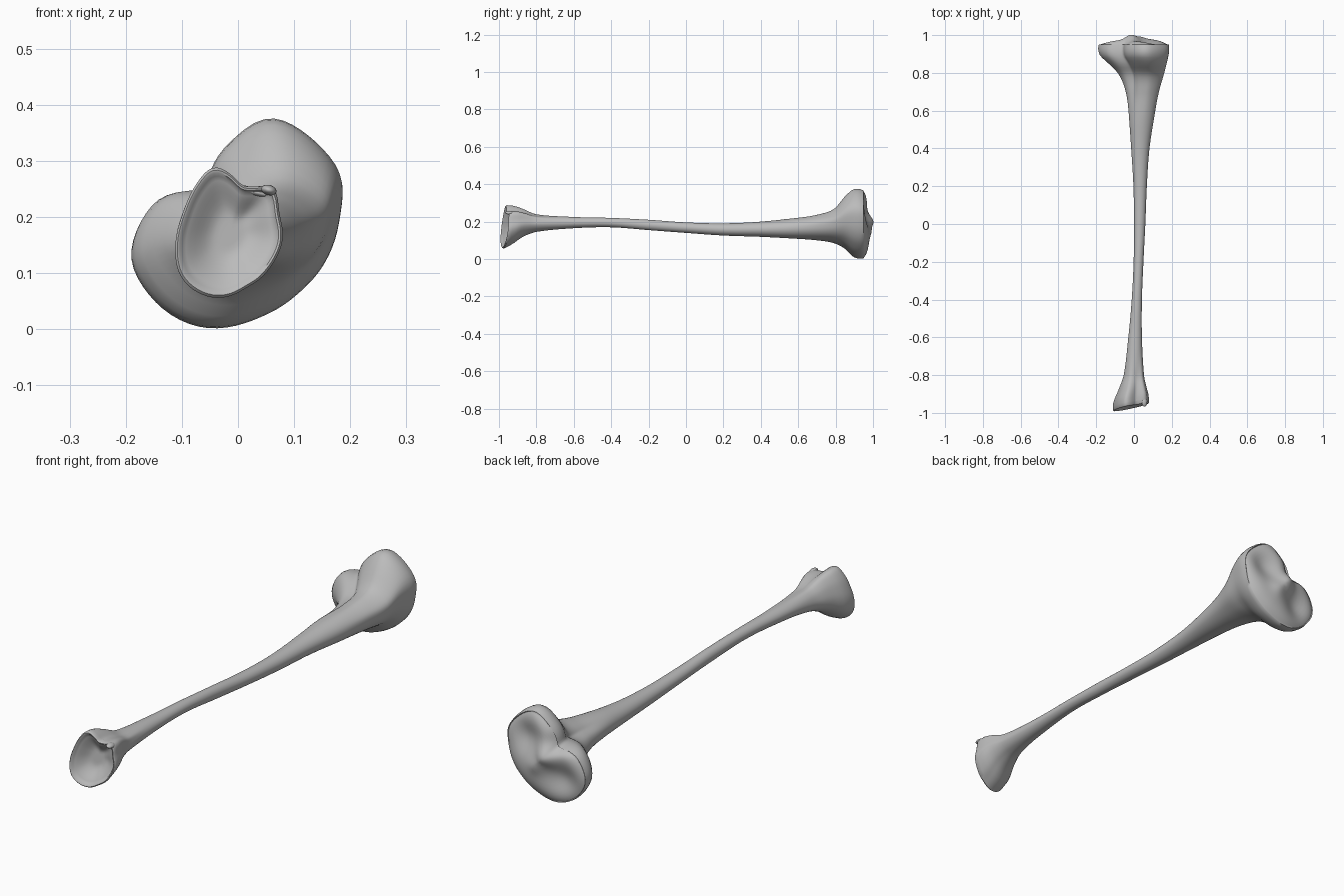
import bpy
import bmesh
import math
from mathutils import Vector

SEGMENTS = 72

if "Cube" in bpy.data.objects:
    bpy.data.objects.remove(bpy.data.objects["Cube"], do_unlink=True)

bone_grey = bpy.data.materials.new("bone_grey")
bone_grey.use_nodes = True
grey = (0.5, 0.5, 0.5, 1)
bone_grey.diffuse_color = grey
bone_grey.node_tree.nodes["Principled BSDF"].inputs["Base Color"].default_value = grey

# Outline of the wide knee end, as (x, z)
KNEE = [(.06, .374), (.093, .36), (.146, .32), (.188, .266), (.182, .204),
        (.164, .132), (.11, .064), (.04, .02), (-.06, 0), (-.12, .025),
        (-.166, .073), (-.19, .12), (-.166, .195), (-.13, .234), (-.09, .237),
        (-.052, .24), (-.042, .287), (.004, .338), (.036, .366)]
# Outline of the ankle end, with the notch on its upper edge
ANKLE = [(-.048, .287), (-.014, .27), (.005, .248), (.038, .246), (.06, .257),
         (.068, .24), (.07, .204), (.08, .16), (.057, .11), (.012, .073),
         (-.04, .054), (-.086, .07), (-.11, .096), (-.104, .195), (-.095, .22),
         (-.075, .257)]
# Bounds along the shaft: y, left x, right x, low z, high z
STATIONS = [(-.96, -.112, .08, .056, .288), (-.92, -.108, .077, .078, .284),
            (-.87, -.082, .066, .118, .267), (-.8, -.055, .053, .145, .24),
            (-.6, -.03, .042, .165, .225), (-.4, -.012, .042, .17, .22),
            (-.2, -.002, .05, .155, .21), (0, 0, .06, .14, .196),
            (.2, -.003, .068, .126, .191), (.4, -.015, .082, .119, .2),
            (.6, -.03, .113, .108, .222), (.7, -.045, .133, .1, .238),
            (.79, -.08, .158, .085, .268), (.85, -.135, .173, .055, .335),
            (.89, -.178, .182, .015, .37), (.925, -.19, .187, .002, .375),
            (.95, -.186, .184, .004, .366)]


def smoothstep(low, high, value):
    t = min(max((value - low) / (high - low), 0), 1)
    return t * t * (3 - 2 * t)


def bump(x, z, cx, cz, spread):
    return math.exp(-((x - cx) ** 2 + (z - cz) ** 2) / (2 * spread ** 2))


def fit_unit(points):
    """Scale points to a box from -1 to 1."""
    axes = []
    for axis in zip(*points):
        low, high = min(axis), max(axis)
        axes.append([2 * (v - low) / (high - low) - 1 for v in axis])
    return list(zip(*axes))


def radial_shape(outline):
    """Resample an outline evenly by angle, softened."""
    polar = sorted((math.atan2(z, x), math.hypot(x, z)) for x, z in fit_unit(outline))
    turn = 2 * math.pi
    polar = [(polar[-1][0] - turn, polar[-1][1])] + polar + [(polar[0][0] + turn, polar[0][1])]
    radii = []
    for i in range(SEGMENTS):
        angle = -math.pi + turn * i / SEGMENTS
        for (a, ra), (b, rb) in zip(polar, polar[1:]):
            if a <= angle <= b:
                radii.append(ra + (rb - ra) * (angle - a) / (b - a))
                break
    for _ in range(3):
        radii = [(radii[i - 1] + 2 * radii[i] + radii[(i + 1) % SEGMENTS]) / 4
                 for i in range(SEGMENTS)]
    return fit_unit([(r * math.cos(-math.pi + turn * i / SEGMENTS),
                      r * math.sin(-math.pi + turn * i / SEGMENTS))
                     for i, r in enumerate(radii)])


def bounds_at(y):
    """Hermite interpolation of the station bounds."""
    last = len(STATIONS) - 1
    i = max(k for k in range(last) if STATIONS[k][0] <= y + 1e-6)
    a, b = STATIONS[i], STATIONS[i + 1]
    before, after = STATIONS[max(i - 1, 0)], STATIONS[min(i + 2, last)]
    span = b[0] - a[0]
    t = (y - a[0]) / span
    result = []
    for k in range(1, 5):
        slope_a = (b[k] - before[k]) / (b[0] - before[0]) * span
        slope_b = (after[k] - a[k]) / (after[0] - a[0]) * span
        result.append((2*t**3 - 3*t*t + 1) * a[k] + (t**3 - 2*t*t + t) * slope_a
                      + (3*t*t - 2*t**3) * b[k] + (t**3 - t*t) * slope_b)
    return result


ROUND = radial_shape([(math.cos(k * math.pi / 8), math.sin(k * math.pi / 8)) for k in range(16)])
KNEE_SHAPE, ANKLE_SHAPE = radial_shape(KNEE), radial_shape(ANKLE)


def section(y):
    """Cross-section points blended between round shaft and end outlines."""
    left, right, low, high = bounds_at(y)
    target = KNEE_SHAPE if y > 0 else ANKLE_SHAPE
    weight = smoothstep(.5, .88, y) if y > 0 else smoothstep(.65, .93, -y)
    ring = []
    for (rx, rz), (tx, tz) in zip(ROUND, target):
        ux, uz = rx + (tx - rx) * weight, rz + (tz - rz) * weight
        x = (left + right) / 2 + ux * (right - left) / 2
        z = (low + high) / 2 + uz * (high - low) / 2
        slant = smoothstep(.8, .95, -y) * (.2 * x + .08 * (z - .17))
        ring.append(Vector((x, y + slant, z)))
    return ring


def knee_cap(point, scale):
    """Two hollow condyles with a ridge between them."""
    x, z = point.x, point.z
    point.y = (.95 + .032 * (1 - scale ** 5)
               + .026 * bump(x, z, -.015, .2, .03) + .012 * bump(x, z, .03, .15, .025)
               - .034 * bump(x, z, .085, .255, .05) - .034 * bump(x, z, -.09, .115, .05)
               - .02 * bump(x, z, -.05, .26, .03))


def ankle_cap(point, scale):
    """Smooth bowl with a thin rim."""
    point.y = (-.96 + .2 * point.x + .08 * (point.z - .17)
               - .007 * math.sin(math.pi * min(1, (1 - scale) / .12))
               * (scale > .88) + .035 * smoothstep(0, .75, 1 - scale))


def cap_rings(rim, shape_rule):
    middle = sum(rim, Vector()) / len(rim)
    rings = []
    for scale in (.985, .96, .92, .87, .8, .72, .63, .54, .45, .36, .27, .18, .09, .03):
        ring = [middle.lerp(p, scale) for p in rim]
        for p in ring:
            shape_rule(p, scale)
        rings.append(ring)
    return rings


# Bone: shaft and both joint faces lofted as one surface
count = 110
start, end = STATIONS[0][0], STATIONS[-1][0]
body = [section(start + (end - start) * (k / count)) for k in range(count + 1)]
rings = cap_rings(body[0], ankle_cap)[::-1] + body + cap_rings(body[-1], knee_cap)

bm = bmesh.new()
loops = [[bm.verts.new(p) for p in ring] for ring in rings]
for lower, upper in zip(loops, loops[1:]):
    for i in range(SEGMENTS):
        j = (i + 1) % SEGMENTS
        bm.faces.new((lower[i], lower[j], upper[j], upper[i]))
bm.faces.new(loops[0])
bm.faces.new(loops[-1])
bmesh.ops.recalc_face_normals(bm, faces=bm.faces)
mesh = bpy.data.meshes.new("leg_bone")
bm.to_mesh(mesh)
bm.free()
bone = bpy.data.objects.new("leg_bone", mesh)
bpy.context.collection.objects.link(bone)


def finish(obj):
    obj.data.materials.append(bone_grey)
    bpy.ops.object.select_all(action="DESELECT")
    obj.select_set(True)
    bpy.context.view_layer.objects.active = obj
    bpy.ops.object.shade_smooth_by_angle(angle=math.radians(50))


finish(bone)

# Small spurs beside the ankle notch
for name, place, size in (("ankle_spur", (.055, -.945, .248), (.014, .022, .009)),
                          ("ankle_ledge", (.02, -.935, .247), (.035, .014, .007))):
    bpy.ops.mesh.primitive_uv_sphere_add(segments=20, ring_count=12, location=place)
    spur = bpy.context.object
    spur.name = name
    spur.scale = size
    spur.rotation_euler = (0, math.radians(15), 0)
    finish(spur)
